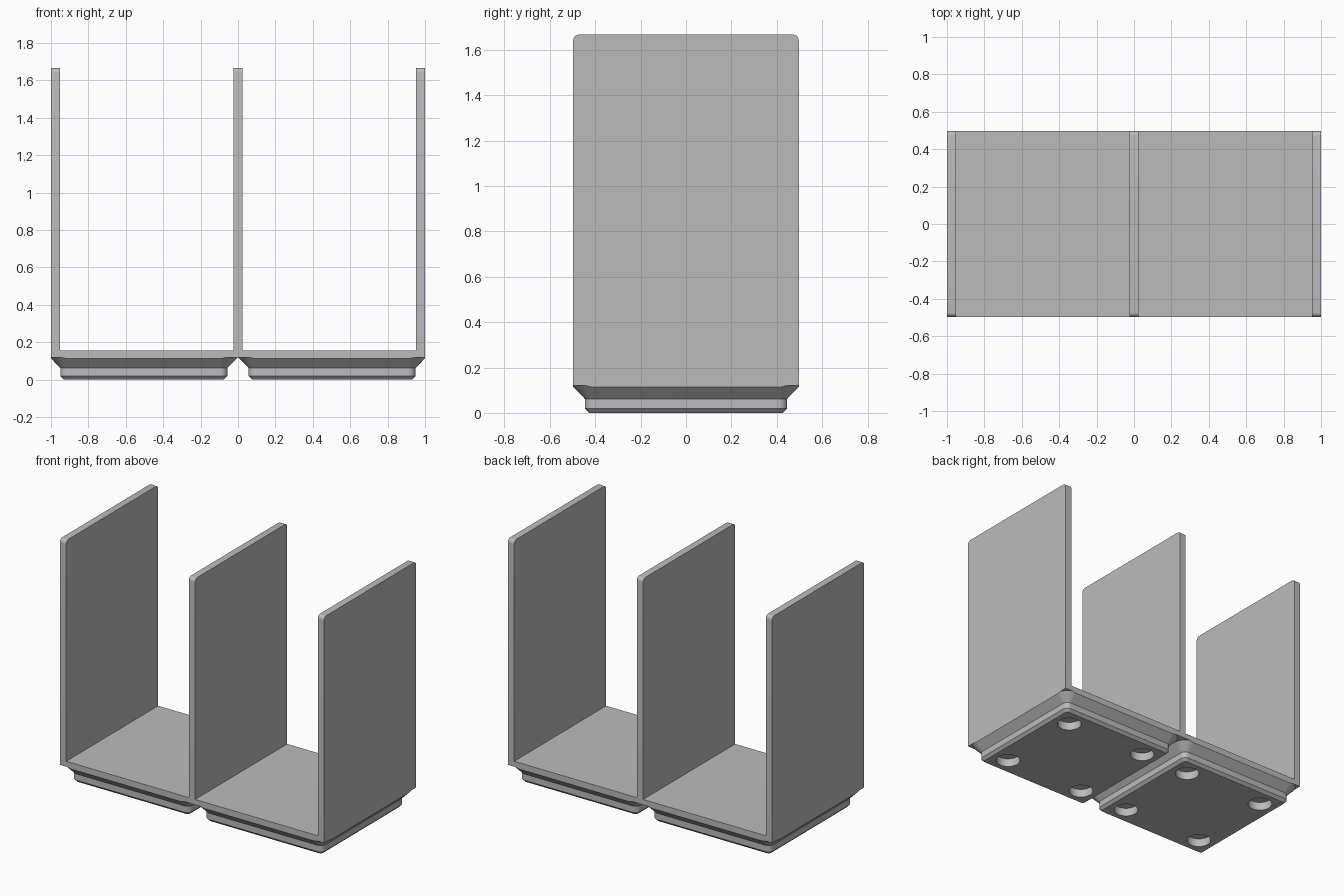
import bpy
import bmesh
from math import cos, sin, pi, radians

if "Cube" in bpy.data.objects:
    bpy.data.objects.remove(bpy.data.objects["Cube"], do_unlink=True)

DEPTH = 0.497      # half depth
WALL = 0.048       # divider thickness
UNDER, FLOOR, TOP = 0.12, 0.157, 1.667
PITCH = 0.503      # foot centre and half size

grey = bpy.data.materials.new("plain grey")
grey.use_nodes = True
grey.diffuse_color = (0.5, 0.5, 0.5, 1)
grey.node_tree.nodes["Principled BSDF"].inputs["Base Color"].default_value = (0.5, 0.5, 0.5, 1)


def make_object(name, bm):
    bmesh.ops.recalc_face_normals(bm, faces=bm.faces[:])
    mesh = bpy.data.meshes.new(name)
    bm.to_mesh(mesh)
    bm.free()
    obj = bpy.data.objects.new(name, mesh)
    bpy.context.collection.objects.link(obj)
    mesh.materials.append(grey)
    return obj


def select_only(obj):
    bpy.ops.object.select_all(action="DESELECT")
    obj.select_set(True)
    bpy.context.view_layer.objects.active = obj


def rounded_square(half, radius, steps=12):
    points = []
    for corner in range(4):
        start = corner * pi / 2
        sx = 1 if corner in (0, 3) else -1
        sy = 1 if corner < 2 else -1
        for i in range(steps + 1):
            a = start + i / steps * pi / 2
            points.append((sx * (half - radius) + radius * cos(a),
                           sy * (half - radius) + radius * sin(a)))
    return points


# Tray: floor and three upright dividers as one extruded outline
half_wall = WALL / 2
right_side = [(half_wall, TOP), (half_wall, FLOOR), (1 - WALL, FLOOR), (1 - WALL, TOP), (1, TOP), (1, UNDER)]
outline = right_side + [(-x, z) for x, z in reversed(right_side)]
bm = bmesh.new()
face = bm.faces.new([bm.verts.new((x, -DEPTH, z)) for x, z in outline])
grown = bmesh.ops.extrude_face_region(bm, geom=[face], use_keep_orig=True)
bmesh.ops.translate(bm, vec=(0, 2 * DEPTH, 0),
                    verts=[g for g in grown["geom"] if isinstance(g, bmesh.types.BMVert)])
# Rounded front and back top corners of the dividers
top_edges = [e for e in bm.edges
             if all(v.co.z > TOP - 0.01 for v in e.verts)
             and abs(e.verts[0].co.y - e.verts[1].co.y) < 0.01
             and abs(e.verts[0].co.x - e.verts[1].co.x) < 2 * WALL]
bmesh.ops.bevel(bm, geom=top_edges, offset=0.024, segments=6, profile=0.5, affect="EDGES")
tray = make_object("divider_tray", bm)


def make_foot(name, cx):
    # Stepped foot: chamfer, straight band, wide flare
    bm = bmesh.new()
    rings = []
    for z, half in ((0, 0.427), (0.019, 0.446), (0.062, 0.446), (UNDER, PITCH)):
        radius = half - PITCH + 0.096
        rings.append([bm.verts.new((cx + x, y, z)) for x, y in rounded_square(half, radius)])
    for low, high in zip(rings, rings[1:]):
        for i in range(len(low)):
            j = (i + 1) % len(low)
            bm.faces.new((low[i], low[j], high[j], high[i]))
    bm.faces.new(rings[0])
    bm.faces.new(rings[-1])
    # Trim the flare flush with the tray sides
    for axis, limit in ((0, 1), (1, DEPTH)):
        for sign in (1, -1):
            place = [0, 0, 0]
            place[axis] = sign * limit
            normal = [0, 0, 0]
            normal[axis] = sign
            bmesh.ops.bisect_plane(bm, geom=bm.verts[:] + bm.edges[:] + bm.faces[:],
                                   plane_co=place, plane_no=normal, clear_outer=True)
            bmesh.ops.holes_fill(bm, edges=[e for e in bm.edges if e.is_boundary], sides=0)
    foot = make_object(name, bm)

    # Four round sockets sunk into the underside
    cutter_bm = bmesh.new()
    for sx in (1, -1):
        for sy in (1, -1):
            made = bmesh.ops.create_cone(cutter_bm, cap_ends=True, segments=40,
                                         radius1=0.078, radius2=0.078, depth=0.114)
            bmesh.ops.translate(cutter_bm, verts=made["verts"],
                                vec=(cx + sx * 0.311, sy * 0.311, 0))
    cutter = make_object("socket_cutter", cutter_bm)
    cutter.hide_render = True
    cut = foot.modifiers.new("sockets", "BOOLEAN")
    cut.operation = "DIFFERENCE"
    cut.solver = "EXACT"
    cut.object = cutter
    select_only(foot)
    bpy.ops.object.modifier_apply(modifier=cut.name)
    bpy.data.objects.remove(cutter, do_unlink=True)
    return foot


feet = [make_foot("left_foot", PITCH), make_foot("right_foot", -PITCH)]

for obj in [tray] + feet:
    select_only(obj)
    bpy.ops.object.shade_smooth_by_angle(angle=radians(30))
